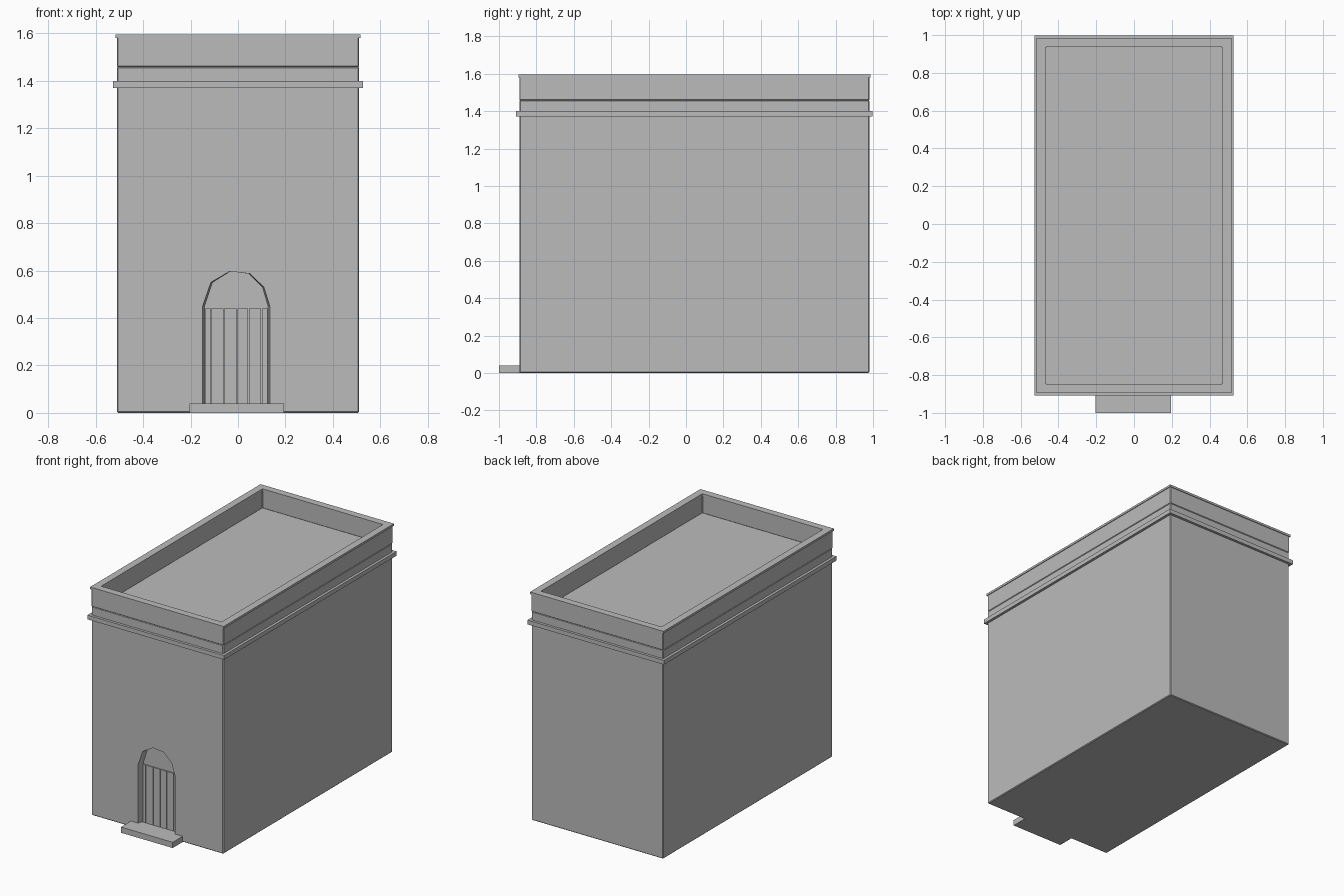
import bpy, bmesh

if "Cube" in bpy.data.objects:
    bpy.data.objects.remove(bpy.data.objects["Cube"])

stone = bpy.data.materials.new("grey_stone")
stone.use_nodes = True
GREY = (0.5, 0.5, 0.5, 1)
stone.diffuse_color = GREY
stone.node_tree.nodes["Principled BSDF"].inputs["Base Color"].default_value = GREY

CY = 0.045              # centre of the building from front to back
HX, HY = 0.51, 0.935    # half width and half depth of the walls


def finish(name, bm, bevel=0):
    bmesh.ops.recalc_face_normals(bm, faces=bm.faces)
    mesh = bpy.data.meshes.new(name)
    bm.to_mesh(mesh)
    bm.free()
    mesh.materials.append(stone)
    ob = bpy.data.objects.new(name, mesh)
    bpy.context.collection.objects.link(ob)
    if bevel:
        mod = ob.modifiers.new("edges", "BEVEL")
        mod.width, mod.segments = bevel, 1
    return ob


def box(name, x0, x1, y0, y1, z0, z1, bevel=0):
    bm = bmesh.new()
    bmesh.ops.create_cube(bm, size=1)
    for v in bm.verts:
        v.co = (x1 if v.co.x > 0 else x0, y1 if v.co.y > 0 else y0,
                z1 if v.co.z > 0 else z0)
    return finish(name, bm, bevel)


def ring(name, grow, inset, z0, z1, bevel=0):
    """Rectangular frame around the building, open in the middle."""
    bm = bmesh.new()
    loops = []
    for off, z in ((grow, z0), (grow, z1), (-inset, z1), (-inset, z0)):
        loops.append([bm.verts.new((sx * (HX + off), CY + sy * (HY + off), z))
                      for sx, sy in ((-1, -1), (1, -1), (1, 1), (-1, 1))])
    for a, b in zip(loops, loops[1:] + loops[:1]):
        for i in range(4):
            j = (i + 1) % 4
            bm.faces.new((a[i], a[j], b[j], b[i]))
    return finish(name, bm, bevel)


def arch_prism(name, outline, y0, y1, taper):
    """Arched block whose back end narrows by the taper factor."""
    bm = bmesh.new()
    front = [bm.verts.new((x, y0, z)) for x, z in outline]
    back = [bm.verts.new((x * taper, y1, z)) for x, z in outline]
    bm.faces.new(front)
    bm.faces.new(back)
    n = len(outline)
    for i in range(n):
        j = (i + 1) % n
        bm.faces.new((front[i], front[j], back[j], back[i]))
    return finish(name, bm)


# Walls with a flat roof deck
walls = box("walls", -HX, HX, CY - HY, CY + HY, 0, 1.46, 0.005)

# Arched doorway cut into the front wall
arch = [(-0.15, 0.02), (-0.15, 0.45), (-0.115, 0.55), (-0.035, 0.597),
        (0.05, 0.587), (0.11, 0.53), (0.135, 0.45), (0.135, 0.02)]
wall_y = CY - HY
cutter = arch_prism("doorway_cutter", arch, wall_y - 0.005, wall_y + 0.045, 0.94)
cutter.hide_render = True
cutter.hide_viewport = True
cut = walls.modifiers.new("doorway", "BOOLEAN")
cut.object = cutter
cut.solver = "EXACT"

# Door planks with narrow gaps
edges = [-0.14, -0.115, -0.06, -0.005, 0.045, 0.1, 0.126]
for i, (a, b) in enumerate(zip(edges, edges[1:])):
    box(f"door_plank_{i + 1}", a + 0.002, b - 0.002,
        wall_y + 0.037, wall_y + 0.05, 0.03, 0.44)

# Doorstep
box("doorstep", -0.205, 0.195, -1, wall_y + 0.03, 0, 0.04)

# Moulding, parapet and coping
ring("moulding", 0.018, 0.03, 1.37, 1.4)
ring("parapet", 0.001, 0.044, 1.458, 1.585, 0.004)
ring("coping", 0.006, 0.044, 1.58, 1.595)
